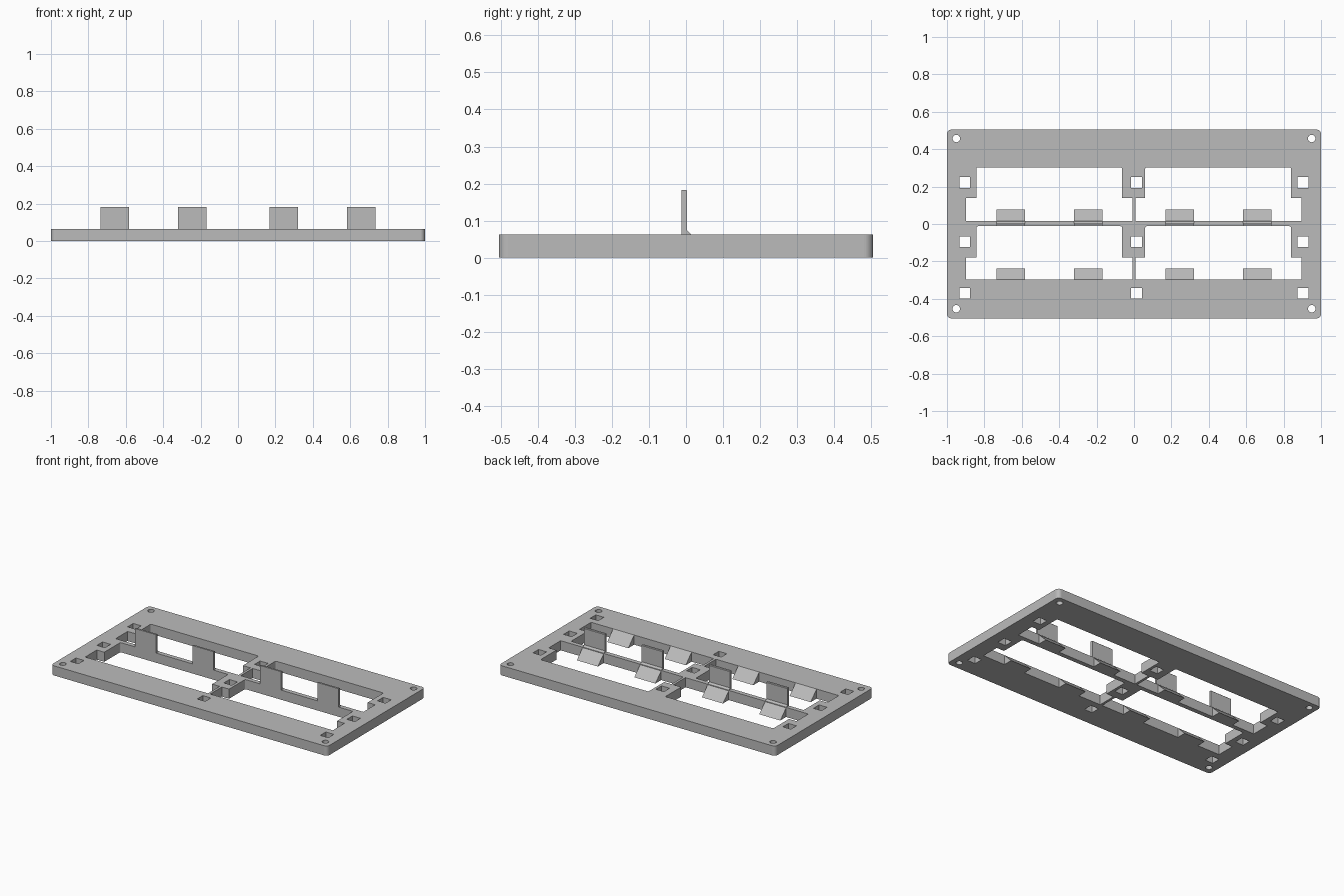
import bpy, bmesh, math
from mathutils import Vector

cube = bpy.data.objects.get("Cube")
if cube:
    bpy.data.objects.remove(cube)

THICK = 0.063

grey = bpy.data.materials.new("light grey plastic")
grey.use_nodes = True
grey.diffuse_color = (0.5, 0.5, 0.5, 1)
grey.node_tree.nodes["Principled BSDF"].inputs["Base Color"].default_value = (0.5, 0.5, 0.5, 1)


def fillet(points, radii, steps=6):
    """Round each corner of a polygon by its own radius."""
    out = []
    for i, (p, r) in enumerate(zip(points, radii)):
        p = Vector(p)
        if r == 0:
            out.append(p)
            continue
        a = (Vector(points[i - 1]) - p).normalized() * r
        b = (Vector(points[(i + 1) % len(points)]) - p).normalized() * r
        for k in range(steps + 1):
            t = k / steps * math.pi / 2
            out.append(p + a * (1 - math.sin(t)) + b * (1 - math.cos(t)))
    return out


def rect(x0, x1, y0, y1):
    return [(x0, y0), (x1, y0), (x1, y1), (x0, y1)]


def plate(name, outlines, height):
    """Extrude a flat outline; the outlines inside the first one become holes."""
    curve = bpy.data.curves.new(name, "CURVE")
    curve.dimensions = "2D"
    curve.fill_mode = "BOTH"
    curve.extrude = height / 2
    for pts in outlines:
        spline = curve.splines.new("POLY")
        spline.points.add(len(pts) - 1)
        for sp, p in zip(spline.points, pts):
            sp.co = (p[0], p[1], 0, 1)
        spline.use_cyclic_u = True
    temp = bpy.data.objects.new(name + "_outline", curve)
    bpy.context.collection.objects.link(temp)
    mesh = bpy.data.meshes.new_from_object(temp.evaluated_get(bpy.context.evaluated_depsgraph_get()))
    bpy.data.objects.remove(temp)
    bm = bmesh.new()
    bm.from_mesh(mesh)
    bmesh.ops.remove_doubles(bm, verts=bm.verts, dist=0.0001)
    bmesh.ops.translate(bm, verts=bm.verts, vec=(0, 0, height / 2))
    bmesh.ops.recalc_face_normals(bm, faces=bm.faces)
    for f in bm.faces:
        f.smooth = False
    bm.to_mesh(mesh)
    bm.free()
    return add(name, mesh)


def add(name, mesh):
    mesh.name = name
    mesh.materials.clear()
    mesh.materials.append(grey)
    obj = bpy.data.objects.new(name, mesh)
    bpy.context.collection.objects.link(obj)
    return obj


def prism(name, profile, x0, x1):
    """Sweep a (y, z) profile along x."""
    bm = bmesh.new()
    face = bm.faces.new([bm.verts.new((x0, y, z)) for y, z in profile])
    ext = bmesh.ops.extrude_face_region(bm, geom=[face])
    verts = [v for v in ext["geom"] if isinstance(v, bmesh.types.BMVert)]
    bmesh.ops.translate(bm, verts=verts, vec=(x1 - x0, 0, 0))
    bmesh.ops.recalc_face_normals(bm, faces=bm.faces)
    mesh = bpy.data.meshes.new(name)
    bm.to_mesh(mesh)
    bm.free()
    return add(name, mesh)


# Frame outline with rounded corners
outlines = [fillet(rect(-1, 1, -0.505, 0.505), [0.025] * 4)]

# Four stepped windows: narrow at the back, wide at the front
for narrow, wide in (((-0.843, -0.063), (-0.897, -0.008)), ((0.06, 0.84), (0.008, 0.895))):
    for front, step, back in ((0.017, 0.14, 0.303), (-0.298, -0.178, -0.012)):
        pts = [(wide[0], front), (wide[1], front), (wide[1], step), (narrow[1], step),
               (narrow[1], back), (narrow[0], back), (narrow[0], step), (wide[0], step)]
        outlines.append(fillet(pts, [0, 0, 0, 0, 0.008, 0.008, 0, 0], 3))

# Square through holes in three columns
S = 0.029
for x in (-0.905, 0.013, 0.903):
    for y in (0.222, -0.095, -0.37):
        outlines.append(rect(x - S, x + S, y - S, y + S))

# Round screw holes at the corners
for x in (-0.95, 0.95):
    for y in (-0.453, 0.457):
        outlines.append([(x + 0.02 * math.cos(a * math.tau / 24), y + 0.02 * math.sin(a * math.tau / 24))
                         for a in range(24)])

plate("frame", outlines, THICK)

# Upright tabs on the middle rib, with sloped wedges behind both rows
tab = [(-0.012, 0), (0.003, 0), (0.003, 0.18), (0, 0.183), (-0.012, 0.183)]
rib_wedge = [(0.003, 0), (0.077, 0), (0.003, 0.074)]
front_wedge = [(-0.298, 0), (-0.237, 0), (-0.298, THICK)]
for i, x in enumerate((-0.66, -0.245, 0.244, 0.66), 1):
    for name, profile in (("tab", tab), ("rib_wedge", rib_wedge), ("front_wedge", front_wedge)):
        prism(f"{name}_{i}", profile, x - 0.076, x + 0.076)
